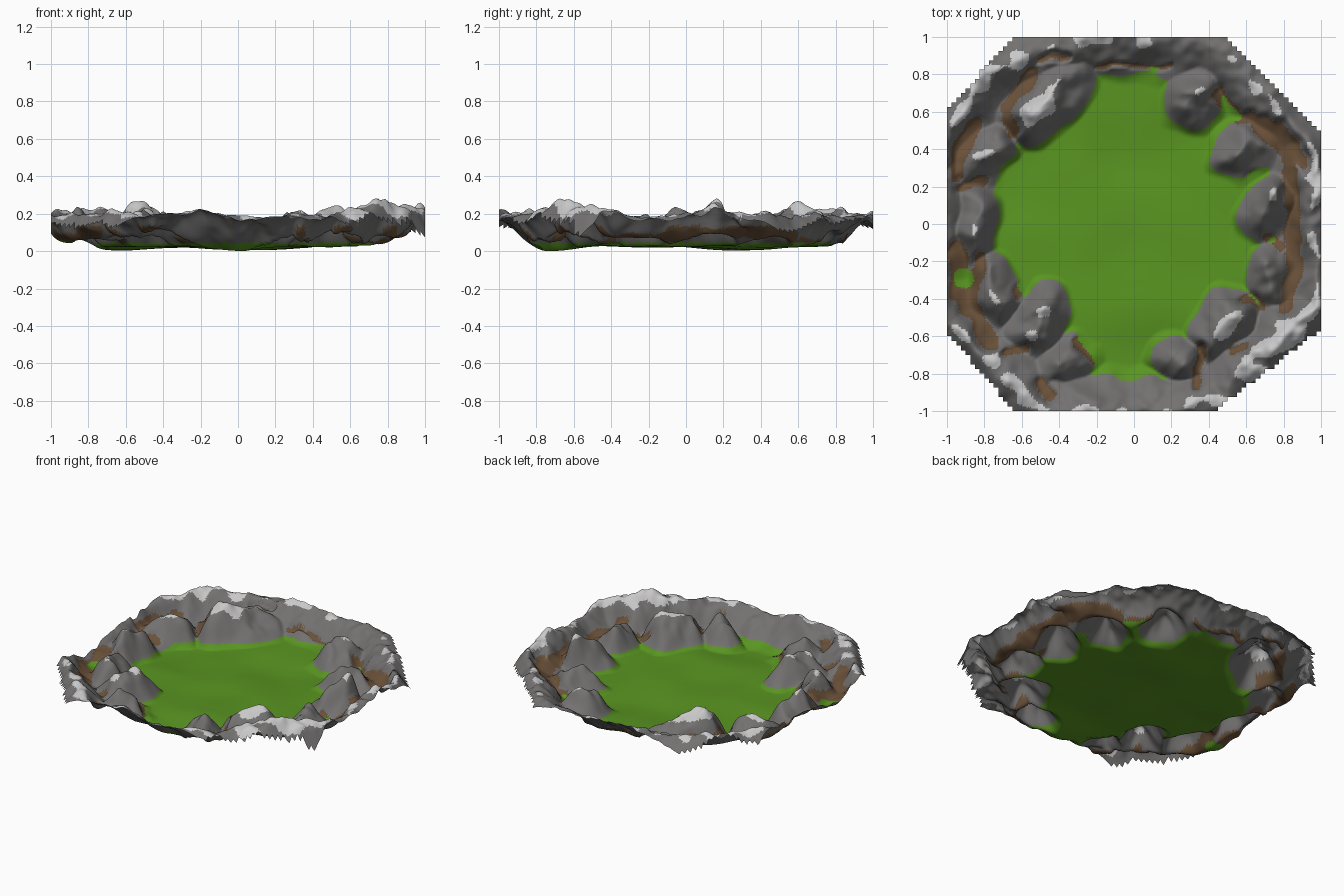
import bpy, bmesh, math
from mathutils import Vector, noise

if "Cube" in bpy.data.objects:
    bpy.data.objects.remove(bpy.data.objects["Cube"])

N = 80                      # outline cells per side
S = 2                       # subdivisions of each cell
C = 2.0 / N

# rim ridge: closed path of x, y, height
RIDGE = [(.97, .15, .26), (.97, -.02, .21), (.98, -.25, .19), (.97, -.42, .245),
         (.74, -.67, .29), (.56, -.79, .23), (.45, -.93, .205), (.2, -1, .2),
         (.02, -1, .175), (-.2, -1, .235), (-.5, -.99, .205), (-.66, -.85, .225),
         (-.78, -.73, .215), (-1, -.55, .21), (-1.06, -.28, .15), (-1.02, .1, .2),
         (-1, .5, .215), (-.79, .81, .25), (-.55, .92, .21), (-.17, 1, .225),
         (.1, 1.01, .195), (.4, .97, .205), (.66, .74, .205), (.92, .45, .215)]

# inner hills: two ends of the crest (x, y, height) and foot radius
HILLS = [((-.54, .58, .275), (-.38, .77, .225), .195), ((-.89, .31, .17), (-.76, .41, .215), .15),
         ((.31, .64, .19), (.33, .71, .22), .19), ((.54, .38, .205), (.61, .43, .185), .175),
         ((.68, .03, .21), (.75, .13, .285), .155), ((.73, -.2, .215), (.72, -.35, .18), .14),
         ((.43, -.6, .22), (.52, -.48, .24), .17), ((.22, -.71, .19), (.26, -.73, .22), .16),
         ((-.42, -.77, .22), (-.31, -.71, .18), .155), ((-.52, -.58, .22), (-.49, -.46, .24), .175),
         ((-.86, -.09, .235), (-.84, .1, .19), .145), ((-.78, -.26, .19), (-.72, -.41, .215), .135)]

# earth gullies between hills and rim: x, y, x, y, half width
GULLIES = [(.68, .53, .92, .34, .05), (.79, .5, .83, .36, .06), (.83, .28, .86, -.2, .042),
           (.86, -.2, .82, -.44, .045), (.73, -.08, .78, -.12, .03), (.36, -.65, .33, -.85, .025),
           (.54, -.68, .6, -.66, .025), (.6, -.4, .68, -.45, .03), (-.97, .28, -.86, .53, .045),
           (-.92, .2, -.82, .22, .03), (-.94, -.15, -.93, -.38, .05), (-.9, -.4, -.78, -.62, .045),
           (-.82, -.18, -.87, -.4, .035), (-.6, -.66, -.68, -.68, .03), (-.5, -.86, -.44, -.92, .035),
           (-.3, -.63, -.2, -.76, .025), (-.55, .8, -.68, .62, .04), (-.68, .62, -.64, .5, .035),
           (-.5, .87, -.36, .9, .022), (.45, .69, .55, .57, .035), (.55, .57, .64, .57, .03),
           (-.2, .855, .2, .845, .012), (-.63, -.38, -.6, -.34, .025), (.62, .24, .66, .26, .03)]


def along(p, a, b):
    """Distance from p to the segment a-b, and position along it."""
    pa = Vector(a[:2])
    d = Vector(b[:2]) - pa
    t = max(0, min(1, (p - pa).dot(d) / d.length_squared))
    return (p - pa - d * t).length, t


def bump(p, a, b, radius, base, cone):
    """Crest between two points, part bell and part cone."""
    dist, t = along(p, a, b)
    dist /= radius
    if dist >= 1:
        return 0
    h = a[2] + (b[2] - a[2]) * t - base
    return h * ((1 - cone) * (.5 + .5 * math.cos(math.pi * dist)) + cone * (1 - dist))


def smooth(t):
    t = max(0, min(1, t))
    return t * t * (3 - 2 * t)


def rnd(x, y, scale, seed):
    return noise.noise(Vector((x * scale, y * scale, seed)))


def gully(x, y):
    """Distance to nearest gully, in half widths."""
    p = Vector((x, y)) + .03 * Vector((rnd(x, y, 10, 21), rnd(x, y, 10, 29)))
    return min(along(p, g[:2], g[2:4])[0] / g[4] for g in GULLIES)


def height(x, y):
    p = Vector((x, y))
    # floor: shallow dips, rising to an earth shelf behind the hills
    base = .04 + .034 * smooth((math.hypot(x, .85 * y) - .72) / .15)
    for dx, dy, depth, r in ((.08, -.78, .028, .4), (-.58, .3, .022, .4),
                             (.1, .35, .02, .4), (-.94, -.29, .03, .15)):
        base -= depth * smooth(1 - math.hypot(x - dx, y - dy) / r)
    base += .012 * rnd(x, y, 3.2, 3)
    q = p + .05 * Vector((rnd(x, y, 6, 1), rnd(x, y, 6, 9)))     # wobbly outlines
    width = .245 - .09 * x * x
    top = max([bump(q, *h, base, .4) for h in HILLS]
              + [bump(q, RIDGE[i - 1], RIDGE[i], width, base, .25) for i in range(len(RIDGE))])
    top *= 1 - .4 * smooth(1.6 - gully(x, y))
    return base + top * (1 + .17 * rnd(x, y, 9, 5) + .13 * rnd(x, y, 17, 7))


def inside(x, y):
    """Octagon outline: four corners cut off."""
    def cut(x0, y0, x1, y1):
        return (x1 - x0) * (y - y0) - (y1 - y0) * (x - x0) > 0
    return (cut(1, .48, .48, 1) and cut(-.64, 1, -1, .61)
            and cut(-1, -.58, -.64, -1) and cut(.43, -1, 1, -.56))


# terrain sheet
bm = bmesh.new()
verts = {}


def vert(i, j):
    if (i, j) not in verts:
        x, y = -1 + i * C / S, -1 + j * C / S
        verts[i, j] = bm.verts.new((x, y, height(x, y)))
    return verts[i, j]


for i in range(N * S):
    for j in range(N * S):
        if inside(-1 + (i // S + .5) * C, -1 + (j // S + .5) * C):
            a, b, c, d = vert(i, j), vert(i + 1, j), vert(i + 1, j + 1), vert(i, j + 1)
            bm.faces.new((a, b, c))
            bm.faces.new((a, c, d))

# colours by height and gullies: grass, earth, rock, patchy snow
low = min(v.co.z for v in bm.verts)
bm.normal_update()
for f in bm.faces:
    x, y, z = f.calc_center_median()
    grassy = math.hypot(x + .91, y + .29) < .055 or math.hypot(x - .66, y - .27) < .03
    if z > .212 + .07 * rnd(x, y, 9, 2) + .03 * (1 - f.normal.z):
        f.material_index = 3
    elif grassy or (z < .06 and math.hypot(x, .85 * y) < .76):
        f.material_index = 0
    elif z < .15 and gully(x, y) < 1:
        f.material_index = 1
    else:
        f.material_index = 2
    f.smooth = True
for v in bm.verts:
    v.co.z -= low

mesh = bpy.data.meshes.new("terrain")
bm.to_mesh(mesh)
bm.free()
for name, col in (("grass_green", (.1, .3, .015)), ("earth_brown", (.145, .083, .042)),
                  ("rock_grey", (.17, .165, .163)), ("snow_white", (.58, .58, .58))):
    m = bpy.data.materials.new(name)
    m.diffuse_color = (*col, 1)
    m.use_nodes = True
    m.node_tree.nodes["Principled BSDF"].inputs["Base Color"].default_value = m.diffuse_color
    mesh.materials.append(m)
bpy.context.collection.objects.link(bpy.data.objects.new("terrain", mesh))
